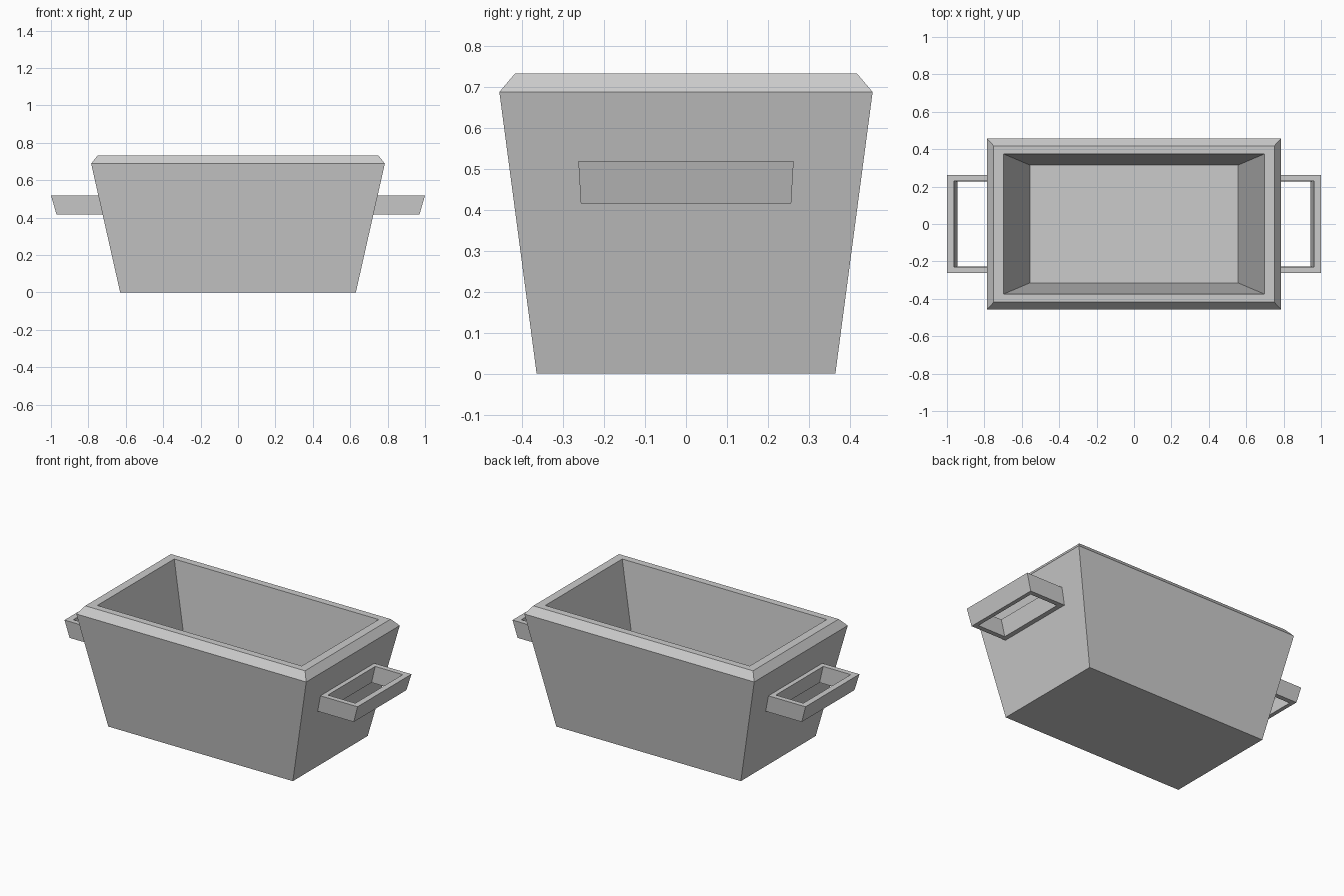
import bpy
import bmesh

if "Cube" in bpy.data.objects:
    bpy.data.objects.remove(bpy.data.objects["Cube"])


def loft(name, sections, closed=False):
    """Skin rectangles (x0, x1, half_y, z); cap the ends or join them in a loop."""
    bm = bmesh.new()
    rings = [[bm.verts.new(p) for p in
              ((x0, -hy, z), (x1, -hy, z), (x1, hy, z), (x0, hy, z))]
             for x0, x1, hy, z in sections]
    pairs = list(zip(rings, rings[1:]))
    if closed:
        pairs.append((rings[-1], rings[0]))
    else:
        bm.faces.new(rings[0])
        bm.faces.new(rings[-1])
    for a, b in pairs:
        for i in range(4):
            j = (i + 1) % 4
            bm.faces.new((a[i], a[j], b[j], b[i]))
    bmesh.ops.recalc_face_normals(bm, faces=bm.faces)
    mesh = bpy.data.meshes.new(name)
    bm.to_mesh(mesh)
    bm.free()
    obj = bpy.data.objects.new(name, mesh)
    bpy.context.collection.objects.link(obj)
    return obj


# Tapered tub: outer wall, chamfered rim, inner wall, floor
tub = [(0.63, 0.365, 0), (0.785, 0.456, 0.688), (0.75, 0.418, 0.733),
       (0.698, 0.375, 0.733), (0.557, 0.315, 0.075)]
loft("tub", [(-x, x, y, z) for x, y, z in tub])

# Tapered handle frame with a through hole, mirrored to both ends
handles = loft("handles", [(0.69, 0.97, 0.257, 0.415), (0.70, 1.0, 0.263, 0.519),
                           (0.775, 0.963, 0.231, 0.519), (0.753, 0.945, 0.227, 0.415)],
               closed=True)
mirror = handles.modifiers.new("mirror", 'MIRROR')
mirror.use_axis = (True, False, False)
